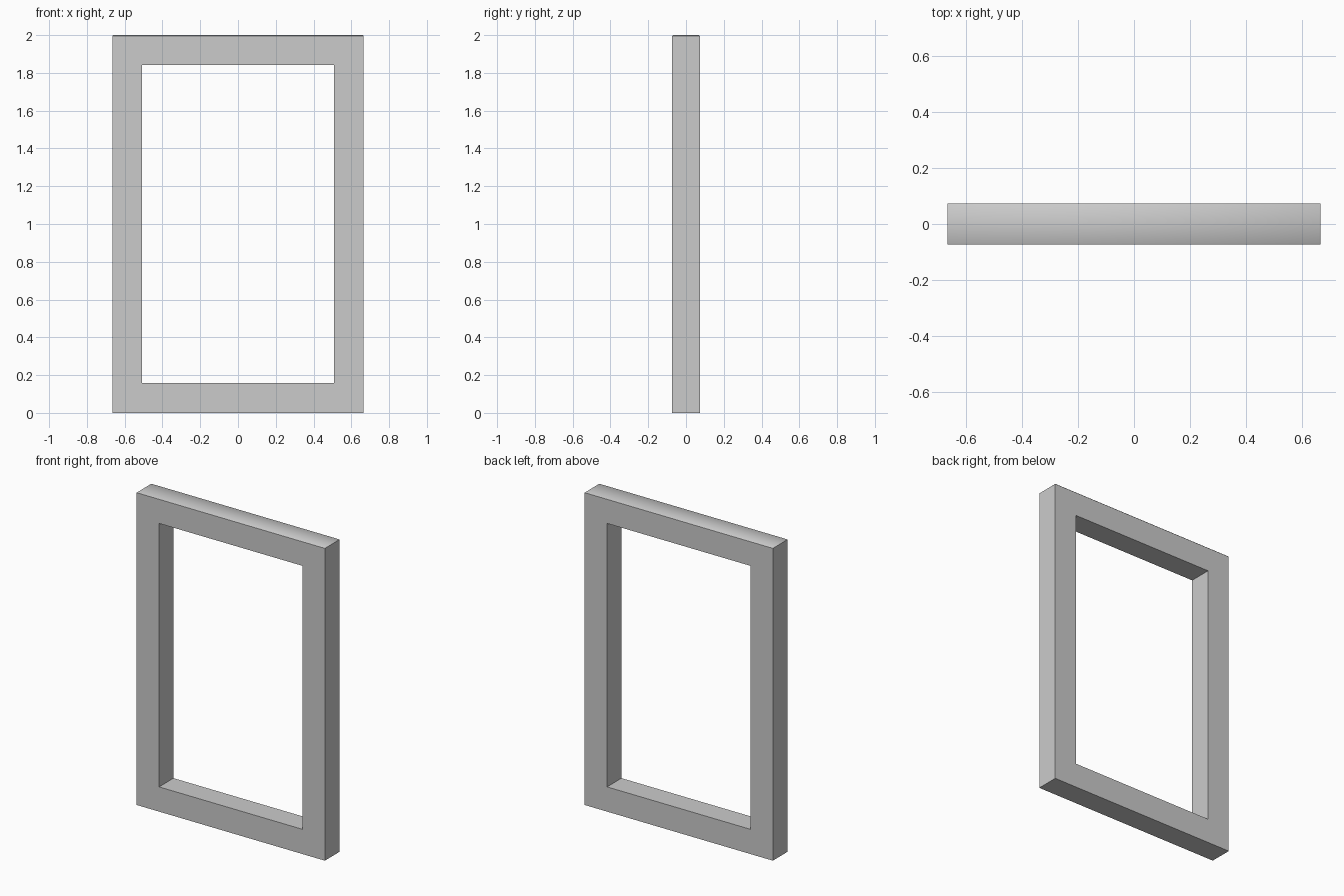
import bpy, bmesh

if "Cube" in bpy.data.objects:
    bpy.data.objects.remove(bpy.data.objects["Cube"])

HALF_W, HEIGHT, HALF_D, BORDER = 0.665, 2.0, 0.073, 0.158


def rect(inset):
    x, lo, hi = HALF_W - inset, inset, HEIGHT - inset
    return [(-x, lo), (x, lo), (x, hi), (-x, hi)]


# Rectangular frame: outer and inner loops bridged on all four sides
bm = bmesh.new()
loops = [[bm.verts.new((x, y, z)) for x, z in rect(inset)]
         for inset, y in ((0, -HALF_D), (BORDER, -HALF_D), (BORDER, HALF_D), (0, HALF_D))]
for i in range(4):
    a, b = loops[i], loops[(i + 1) % 4]
    for j in range(4):
        k = (j + 1) % 4
        bm.faces.new((a[j], a[k], b[k], b[j]))
bmesh.ops.recalc_face_normals(bm, faces=bm.faces[:])

# Tiny eased edge around the top of the frame
top_edges = [e for e in bm.edges if all(v.co.z > HEIGHT - 0.001 for v in e.verts)]
bmesh.ops.bevel(bm, geom=top_edges, offset=0.004, segments=1, affect='EDGES')

mesh = bpy.data.meshes.new("rectangular_frame")
bm.to_mesh(mesh)
bm.free()
frame = bpy.data.objects.new("rectangular_frame", mesh)
bpy.context.collection.objects.link(frame)

# Soft shading on the eased top only
for p in mesh.polygons:
    p.use_smooth = p.normal.z > 0.5 and p.center.z > HEIGHT - 0.01
